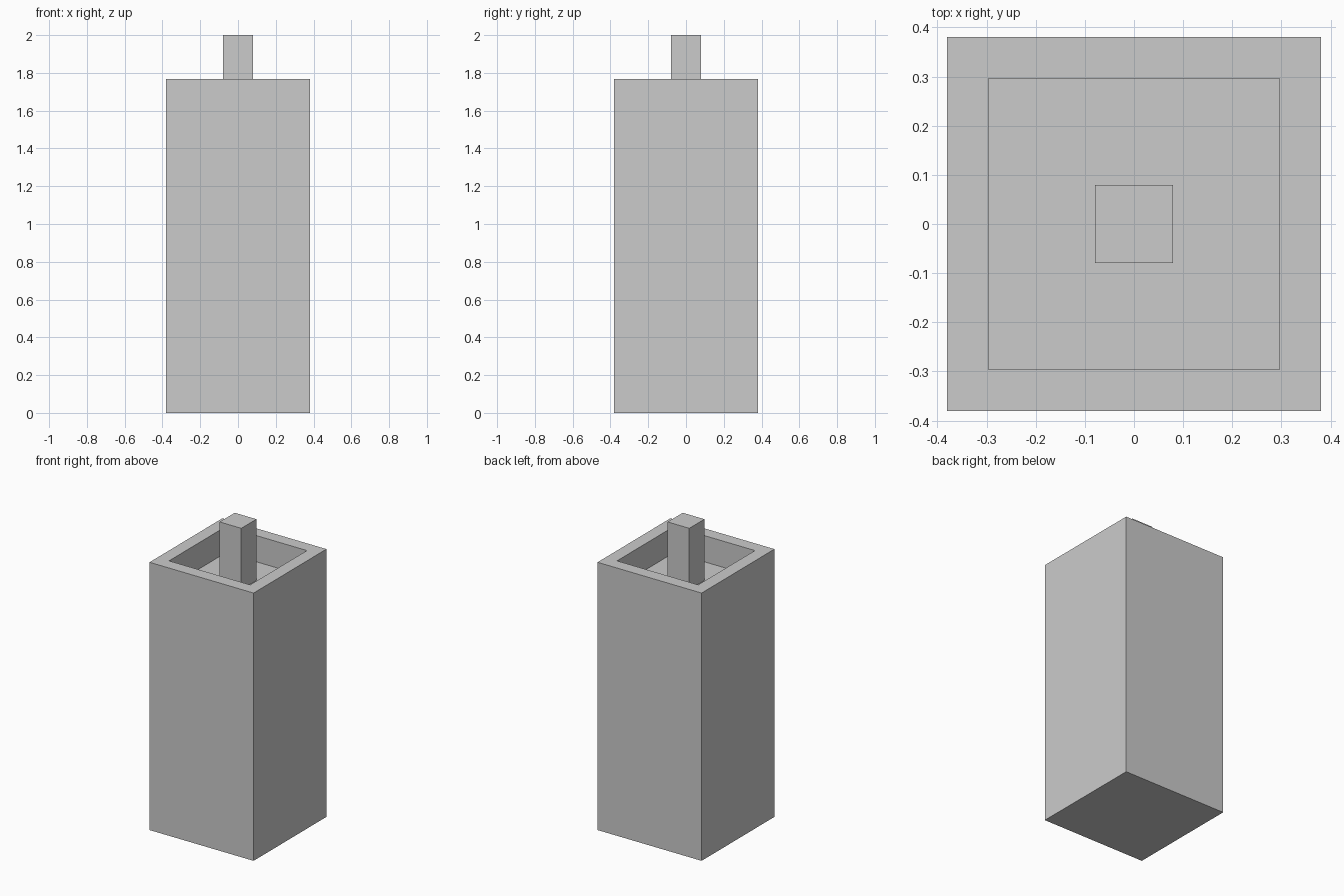
import bpy
import bmesh
from mathutils import Matrix

cube = bpy.data.objects.get("Cube")
if cube:
    bpy.data.objects.remove(cube, do_unlink=True)

# Dimensions
OUTER, INNER, POST = 0.76, 0.523, 0.158
RIM_Z, FLOOR_Z, POST_TOP = 1.768, 1.595, 2.0

# Single grey material
grey = bpy.data.materials.new("plain grey")
grey.use_nodes = True
colour = (0.6, 0.6, 0.6, 1.0)
grey.diffuse_color = colour
grey.node_tree.nodes["Principled BSDF"].inputs["Base Color"].default_value = colour


def square_block(bm, width, bottom, top):
    """Add a square upright block and return its top face."""
    size = Matrix.Diagonal((width, width, top - bottom, 1))
    place = Matrix.Translation((0, 0, (bottom + top) / 2))
    verts = bmesh.ops.create_cube(bm, size=1, matrix=place @ size)["verts"]
    faces = {f for v in verts for f in v.link_faces}
    return max(faces, key=lambda f: f.calc_center_median().z)


def add_object(name, bm):
    mesh = bpy.data.meshes.new(name)
    bm.normal_update()
    bm.to_mesh(mesh)
    bm.free()
    mesh.materials.append(grey)
    bpy.context.collection.objects.link(bpy.data.objects.new(name, mesh))


# Tall body with a shallow square recess sunk into its top
bm = bmesh.new()
top = square_block(bm, OUTER, 0, RIM_Z)
bm.normal_update()
bmesh.ops.inset_region(bm, faces=[top], thickness=(OUTER - INNER) / 2)
floor = bmesh.ops.extrude_discrete_faces(bm, faces=[top])["faces"][0]
bmesh.ops.translate(bm, verts=floor.verts, vec=(0, 0, FLOOR_Z - RIM_Z))
add_object("hollow_topped_body", bm)

# Central post standing on the recess floor
bm = bmesh.new()
square_block(bm, POST, FLOOR_Z, POST_TOP)
add_object("center_post", bm)
